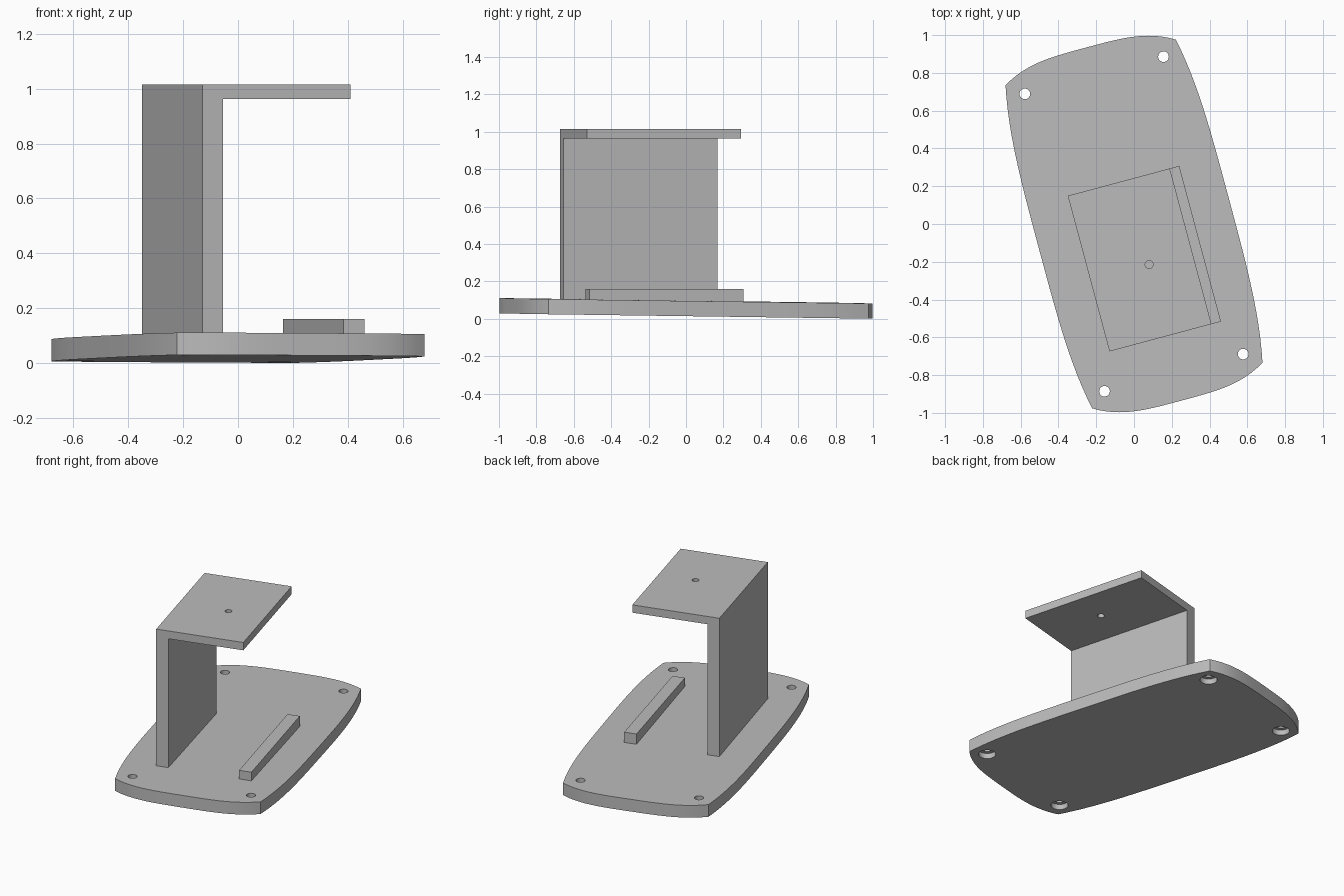
import bpy
import math
from mathutils import Matrix, Vector

cube = bpy.data.objects.get("Cube")
if cube:
    bpy.data.objects.remove(cube, do_unlink=True)

grey = bpy.data.materials.new("plain grey")
grey.use_nodes = True
COLOUR = (0.5, 0.5, 0.5, 1)
grey.diffuse_color = COLOUR
grey.node_tree.nodes["Principled BSDF"].inputs["Base Color"].default_value = COLOUR

TURN = Matrix.Rotation(math.radians(15), 4, "Z")


def prism(name, outline, bottom, top, tilt=(0, 0)):
    """Extrude an outline, turn it and slope it along x and y."""
    n = len(outline)
    verts = []
    for z in (bottom, top):
        for u, v in outline:
            p = TURN @ Vector((u, v, z))
            p.z += tilt[0] * p.x + tilt[1] * p.y
            verts.append(p)
    faces = [list(range(n))[::-1], list(range(n, 2 * n))]
    faces += [(i, (i + 1) % n, n + (i + 1) % n, n + i) for i in range(n)]
    mesh = bpy.data.meshes.new(name)
    mesh.from_pydata(verts, [], faces)
    mesh.materials.append(grey)
    obj = bpy.data.objects.new(name, mesh)
    bpy.context.collection.objects.link(obj)
    return obj


def box(u0, u1, v0, v1):
    return [(u0, v0), (u1, v0), (u1, v1), (u0, v1)]


def circle(u, v, r, n=32):
    return [(u + r * math.cos(math.tau * i / n), v + r * math.sin(math.tau * i / n))
            for i in range(n)]


def activate(obj):
    bpy.ops.object.select_all(action="DESELECT")
    obj.select_set(True)
    bpy.context.view_layer.objects.active = obj


def combine(obj, other, operation):
    activate(obj)
    mod = obj.modifiers.new("combine", "BOOLEAN")
    mod.operation = operation
    mod.solver = "EXACT"
    mod.object = other
    bpy.ops.object.modifier_apply(modifier=mod.name)
    bpy.data.objects.remove(other, do_unlink=True)


# Base plate: four bulging sides meeting at crisp corners
HALF_W, HALF_L, SIDE_BULGE, END_BULGE = 0.467, 0.885, 0.053, 0.083
STEPS = 28
SLOPE = (-0.0019, -0.0142)
half = []
for i in range(STEPS):
    t = -1 + 2 * i / STEPS
    half.append((HALF_W + SIDE_BULGE * (1 - abs(t) ** 3.5), HALF_L * t))
for i in range(STEPS):
    s = 1 - 2 * i / STEPS
    half.append((HALF_W * s, HALF_L + END_BULGE * (1 - abs(s) ** 3.5)))
outline = half + [(-u, -v) for u, v in half]
base = prism("base_plate", outline, 0.0148, 0.096, SLOPE)

# Counterbored screw holes in the corners
for su in (-1, 1):
    for sv in (-1, 1):
        u, v = su * 0.38, sv * 0.815
        combine(base, prism("hole_cutter", circle(u, v, 0.028), -0.2, 0.3), "DIFFERENCE")
        combine(base, prism("bore_cutter", circle(u, v, 0.052), -0.1, 0.05, SLOPE), "DIFFERENCE")

# Upright with cantilevered shelf, joined as one bracket
V0, V1 = -0.618, 0.235
profile = [(-0.3, 0.05), (-0.222, 0.05), (-0.222, 0.963),
           (0.259, 0.963), (0.259, 1.015), (-0.3, 1.015)]
n = len(profile)
verts = [TURN @ Vector((u, v, z)) for v in (V0, V1) for u, z in profile]
faces = [list(range(n)), list(range(n, 2 * n))[::-1]]
faces += [(i, n + i, n + (i + 1) % n, (i + 1) % n) for i in range(n)]
mesh = bpy.data.meshes.new("upright_and_shelf")
mesh.from_pydata(verts, [], faces)
mesh.materials.append(grey)
bracket = bpy.data.objects.new("upright_and_shelf", mesh)
bpy.context.collection.objects.link(bracket)
combine(bracket, prism("pin_cutter", circle(0.0216, -0.228, 0.021), 0.8, 1.2), "DIFFERENCE")

# Low locating rail
rail = prism("low_rail", box(0.232, 0.311, V0, V1), 0.06, 0.16)

for obj in (base, bracket):
    activate(obj)
    bpy.ops.object.shade_smooth_by_angle(angle=math.radians(25))
